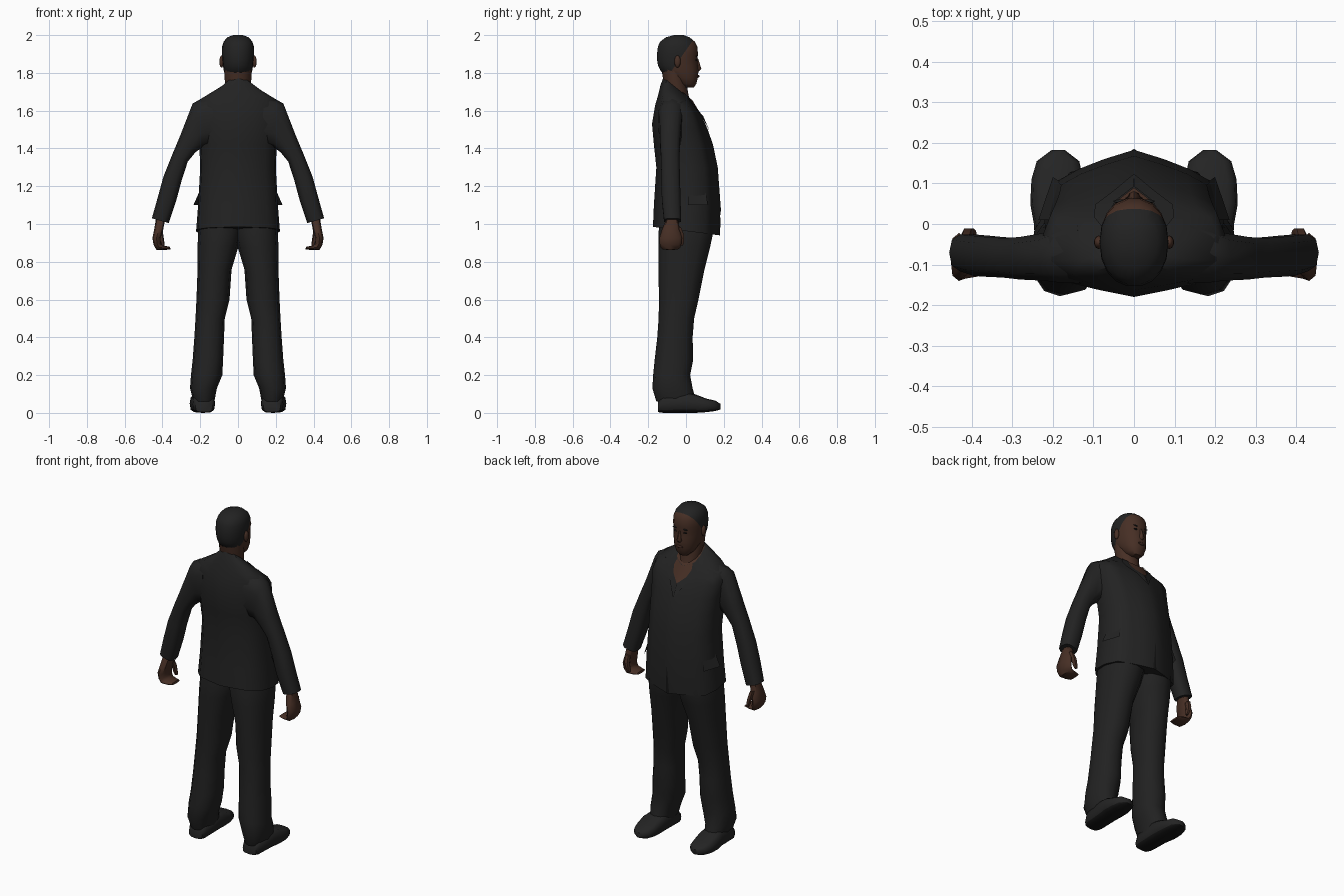
import bpy, bmesh, math
from mathutils import Vector

if "Cube" in bpy.data.objects:
    bpy.data.objects.remove(bpy.data.objects["Cube"])


def material(name, r, g, b):
    m = bpy.data.materials.new(name)
    m.diffuse_color = (r, g, b, 1)
    m.use_nodes = True
    m.node_tree.nodes["Principled BSDF"].inputs["Base Color"].default_value = m.diffuse_color
    return m


SUIT = material("charcoal_jacket", .0165, .0165, .0165)
TROUSER = material("charcoal_trousers", .0155, .0155, .0155)
HAIR = material("black_hair", .016, .016, .016)
SKIN = material("brown_skin", .062, .028, .018)
LIP = material("dark_lip", .042, .018, .013)
SHOE = material("black_leather", .0175, .0175, .0175)
SOLE = material("black_sole", .007, .007, .007)


def finish(bm, name, mats, rule=None, angle=50):
    bmesh.ops.recalc_face_normals(bm, faces=bm.faces)
    if rule:
        for f in bm.faces:
            f.material_index = rule(f)
    me = bpy.data.meshes.new(name)
    bm.to_mesh(me)
    bm.free()
    for m in mats:
        me.materials.append(m)
    me.shade_smooth()
    me.set_sharp_from_angle(angle=math.radians(angle))
    ob = bpy.data.objects.new(name, me)
    bpy.context.collection.objects.link(ob)
    return ob


def skin_rings(rings, closed=True):
    """Join rows of points into a surface; closed rows get end caps."""
    bm = bmesh.new()
    rows = [[bm.verts.new(p) for p in r] for r in rings]
    n = len(rows[0])
    for a, b in zip(rows, rows[1:]):
        for i in range(n if closed else n - 1):
            j = (i + 1) % n
            bm.faces.new((a[i], a[j], b[j], b[i]))
    if closed:
        bm.faces.new(rows[0])
        bm.faces.new(rows[-1])
    return bm


def oval(a, b, c, d, n, power=1.0):
    """Ring whose extremes are a-b on one axis and c-d on the other (as offsets)."""
    a, b, c, d = map(Vector, (a, b, c, d))
    mid, u, v = (a + b) / 2, (a - b) / 2, (c - d) / 2
    bend = lambda t: math.copysign(abs(t) ** power, t)
    return [mid + u * bend(round(math.cos(k * math.tau / n), 6))
            + v * bend(round(math.sin(k * math.tau / n), 6)) for k in range(n)]


def flat_ring(z, xi, xo, yb, yf, n, power=1.0):
    ym = (yb + yf) / 2
    return oval((xo, ym, z), (xi, ym, z), (0, yf, 0), (0, yb, 0), n, power)


def limb_ring(xo, zo, xi, zi, yb, yf, n):
    ym = (yb + yf) / 2
    return oval((xo, ym, zo), (xi, ym, zi), (0, yf, 0), (0, yb, 0), n, .75)


def mirrored(rings, s):
    return [[(p[0] * s, p[1], p[2]) for p in r] for r in rings]


def ball(name, mat, loc, size, seg=10):
    bm = bmesh.new()
    bmesh.ops.create_uvsphere(bm, u_segments=seg, v_segments=6, radius=1)
    for v in bm.verts:
        v.co = Vector(loc) + Vector([v.co[i] * size[i] for i in range(3)])
    return finish(bm, name, [mat])


# Jacket body: half outline from front centre to back centre
OUTLINE = [(0, 1), (.35, .87), (.65, .73), (.9, .56), (1, .1),
           (.96, -.45), (.72, -.77), (.38, -.89), (0, -1)]
# back height, front height, back y, front y, half width
BODY = [(.985, .94, -.175, .178, .222), (1.1, 1.1, -.17, .183, .211),
        (1.3, 1.3, -.157, .168, .2), (1.42, 1.42, -.17, .143, .205),
        (1.53, 1.5, -.18, .115, .215), (1.63, 1.57, -.163, .085, .225),
        (1.68, 1.605, -.148, .06, .21), (1.735, 1.635, -.135, .042, .128),
        (1.775, 1.655, -.12, .03, .07)]


def body_point(row, t, lift=0):
    """Point on jacket row; t counts outline steps from front centre, sign is the side."""
    zb, zf, yb, yf, w = BODY[row]
    k = min(int(abs(t)), 7)
    f = abs(t) - k
    fx, fy = (OUTLINE[k][i] * (1 - f) + OUTLINE[k + 1][i] * f for i in (0, 1))
    return (math.copysign(fx * w, t), (yb + yf) / 2 + fy * (yf - yb) / 2 + lift,
            zb + (zf - zb) * (fy + 1) / 2)


# The cap inside the collar is skin
finish(skin_rings([[body_point(r, t) for t in range(-7, 9)] for r in range(len(BODY))]),
       "jacket_body", [SUIT, SKIN],
       lambda f: 1 if len(f.verts) > 4 and f.calc_center_median().z > 1.5 else 0)

# Open neck and front vent, as thin plates following the jacket
neckline = [(5, .02), (6, .6), (7, 1.4), (8, 2.4)]
finish(skin_rings([[body_point(r, t * u, .004) for u in (-1, -.5, 0, .5, 1)]
                   for r, t in neckline], False), "open_neck", [SKIN])
finish(skin_rings([[body_point(r, t * u, .002) for u in (-1, 0, 1)]
                   for r, t in ((0, .14), (1, .02))], False), "front_vent", [SOLE])

# Neck
finish(skin_rings([flat_ring(z, -w, w, yb, yf, 12) for z, w, yb, yf in
                   ((1.63, .055, -.09, .028), (1.68, .06, -.105, .014),
                    (1.76, .07, -.12, .0), (1.85, .074, -.135, .0))]), "neck", [SKIN])

# Head, cut along the hairline and the nape
HEAD = [(1.722, .028, -.005, .042), (1.742, .05, -.045, .055), (1.775, .066, -.09, .064),
        (1.81, .075, -.135, .067), (1.84, .08, -.15, .064), (1.87, .083, -.155, .061),
        (1.9, .085, -.155, .065), (1.94, .084, -.15, .061), (1.965, .076, -.138, .048),
        (1.988, .058, -.108, .02), (2.0, .025, -.065, -.012)]
bm = skin_rings([flat_ring(z, -w, w, yb, yf, 18, .92) for z, w, yb, yf in HEAD])
for co, no in (((0, -.077, 1.81), (0, 1, -.7)), ((0, 0, 1.8), (0, 0, 1))):
    bmesh.ops.bisect_plane(bm, geom=bm.verts[:] + bm.edges[:] + bm.faces[:],
                           plane_co=co, plane_no=no)


def hair_rule(f):
    c = f.calc_center_median()
    return 1 if c.z > 1.8 and c.y < -.077 + .7 * (c.z - 1.81) else 0


finish(bm, "head", [SKIN, HAIR], hair_rule)

# Nose and mouth
finish(skin_rings([flat_ring(z, -w, w, .045, yf, 8) for z, w, yf in
                   ((1.808, .013, .068), (1.822, .017, .081), (1.845, .01, .074),
                    (1.875, .006, .064))]), "nose", [SKIN])
ball("mouth", LIP, (0, .063, 1.782), (.022, .008, .008))

# Shoe sections: y, inner x, outer x, bottom z, top z
SHOE_ROWS = [(-.148, .135, .225, .004, .06), (-.12, .123, .24, .0, .09),
             (0, .122, .247, .0, .108), (.05, .121, .256, .0, .098),
             (.11, .125, .253, .004, .075), (.155, .135, .24, .01, .065),
             (.182, .17, .204, .018, .048)]
LEG = [(1.05, -.01, .19, -.13, .14), (.96, -.02, .211, -.145, .145),
       (.88, -.002, .214, -.146, .128), (.76, .034, .214, -.146, .098),
       (.6, .045, .22, -.143, .066), (.5, .07, .225, -.145, .043),
       (.4, .074, .231, -.152, .035), (.28, .079, .24, -.166, .038),
       (.2, .083, .249, -.174, .022), (.13, .112, .254, -.178, .035),
       (.06, .125, .236, -.157, .055)]
# Sleeve and hand sections: outer x, z, inner x, z, back y, front y
SLEEVE = [(.14, 1.675, .12, 1.42, -.15, .025), (.2, 1.66, .155, 1.41, -.147, .0),
          (.24, 1.638, .185, 1.41, -.142, -.02), (.305, 1.47, .225, 1.38, -.139, -.03),
          (.347, 1.37, .266, 1.33, -.134, -.033), (.395, 1.25, .297, 1.235, -.132, -.03),
          (.425, 1.14, .328, 1.12, -.13, -.027), (.456, 1.03, .367, 1.005, -.118, -.024)]
HAND = [(.432, 1.04, .385, 1.03, -.1, -.045), (.444, .97, .396, .97, -.128, -.032),
        (.453, .925, .41, .925, -.141, -.022), (.447, .89, .41, .9, -.139, -.025),
        (.432, .863, .402, .888, -.135, -.03), (.39, .862, .386, .884, -.13, -.035),
        (.357, .866, .36, .879, -.12, -.045)]
THUMB = [(.43, .985, .4, .975, -.055, -.025), (.425, .945, .395, .938, -.038, -.01),
         (.413, .905, .39, .905, -.035, -.01), (.402, .885, .388, .888, -.03, -.015)]

for side, s in (("left", -1), ("right", 1)):
    # Legs and shoes
    finish(skin_rings(mirrored([flat_ring(*r, 12, .88) for r in LEG], s)),
           side + "_trouser_leg", [TROUSER])
    shoe = [oval((xo, y, (zb + zt) / 2), (xi, y, (zb + zt) / 2), (0, 0, zt), (0, 0, zb), 12, .6)
            for y, xi, xo, zb, zt in SHOE_ROWS]
    finish(skin_rings(mirrored(shoe, s)), side + "_shoe", [SHOE, SOLE],
           lambda f: 1 if f.normal.z < -.6 else 0)

    # Sleeves, hands and thumbs
    for part, rows, mat, n in (("sleeve", SLEEVE, SUIT, 10), ("hand", HAND, SKIN, 8),
                               ("thumb", THUMB, SKIN, 6)):
        finish(skin_rings(mirrored([limb_ring(*r, n) for r in rows], s)),
               side + "_" + part, [mat])

    # Lapel and collar
    lapel = [(4, .001, .05), (5, .02, .65), (6, .6, 1.35), (7, 1.4, 2.5), (8, 2.4, 3.7)]
    finish(skin_rings([[body_point(r, s * (a + (b - a) * u), .007) for u in (0, .5, 1)]
                       for r, a, b in lapel], False), side + "_lapel", [SUIT])

    # Pocket flap
    flap = [[(.203, .01, 1.175), (.184, .105, 1.165)], [(.236, .01, 1.1), (.2, .116, 1.1)]]
    finish(skin_rings(mirrored(flap, s), False), side + "_pocket_flap", [SUIT])

    # Ear, eye and brow
    ball(side + "_ear", SKIN, (s * .087, -.045, 1.86), (.012, .017, .033))
    ball(side + "_eye", SOLE, (s * .032, .054, 1.868), (.013, .0045, .005))
    ball(side + "_brow", HAIR, (s * .033, .056, 1.889), (.018, .0045, .004))
